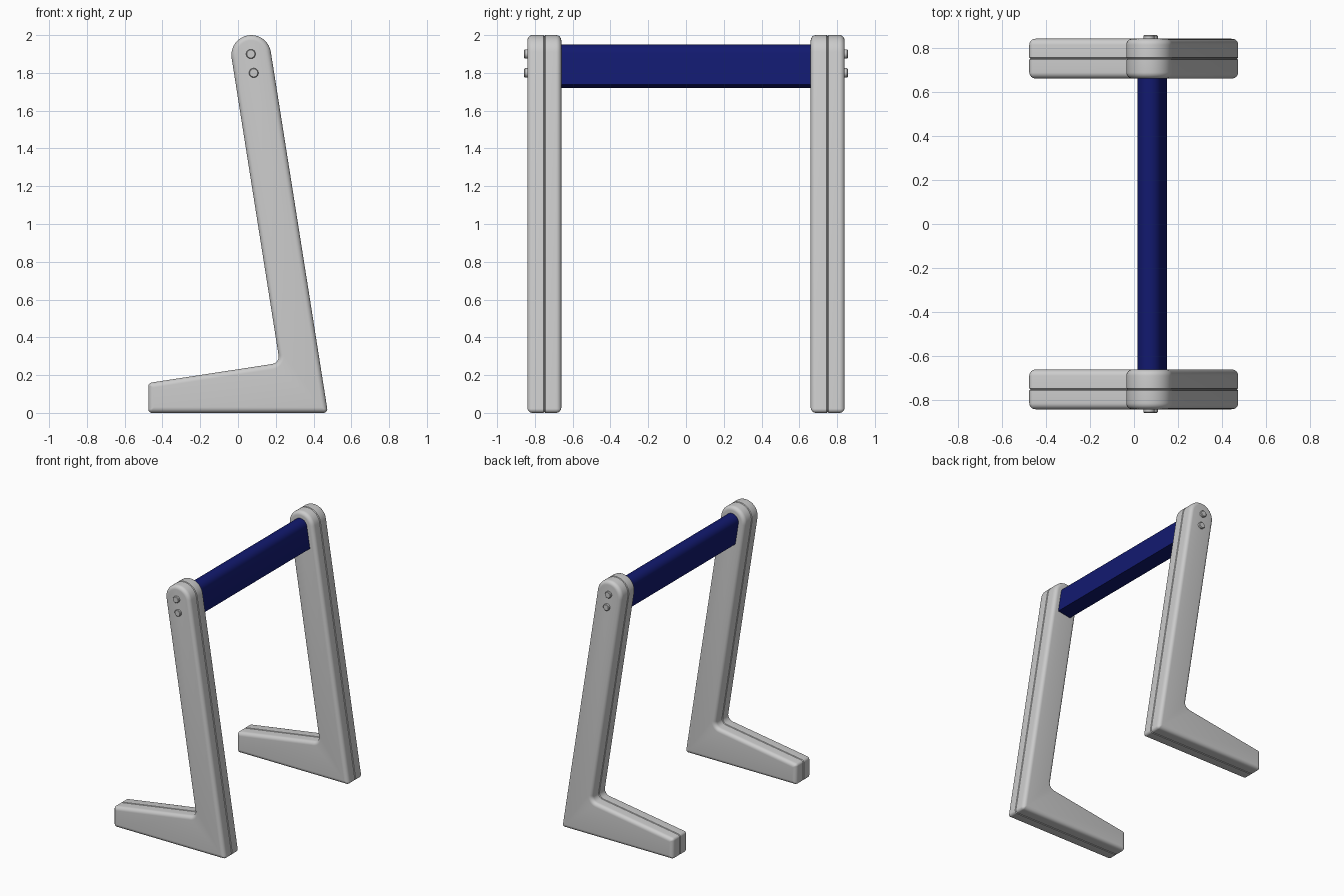
import bpy, bmesh, math
from mathutils import Vector

if "Cube" in bpy.data.objects:
    bpy.data.objects.remove(bpy.data.objects["Cube"])

TILT = math.atan(0.158)
UP = Vector((-math.sin(TILT), math.cos(TILT)))
RIGHT = Vector((math.cos(TILT), math.sin(TILT)))
TOP = Vector((0.07, 1.895))


def ring(corners, d=0.0, n=10):
    """Inset a counter-clockwise x/z outline by d and round its corners."""
    pts, m = [], len(corners)
    for i in range(m):
        prev, (p, r), nxt = corners[i - 1][0], corners[i], corners[(i + 1) % m][0]
        a, b = (p - prev).normalized(), (nxt - p).normalized()
        n1, n2 = Vector((-a.y, a.x)), Vector((-b.y, b.x))
        p = p + (n1 + n2) * d / (1 + n1.dot(n2))
        convex = a.x * b.y - a.y * b.x > 0
        if r == 0:
            pts.append(p)
            continue
        r = max(r - d, 0.004) if convex else r + d
        half = math.acos(max(-1, min(1, -a.dot(b)))) / 2
        c = p + (b - a).normalized() * r / math.sin(half)
        s = p - a * r / math.tan(half) - c
        e = p + b * r / math.tan(half) - c
        a0 = math.atan2(s.y, s.x)
        turn = math.atan2(s.x * e.y - s.y * e.x, s.dot(e))
        for k in range(n + 1):
            t = a0 + turn * k / n
            pts.append(c + Vector((math.cos(t), math.sin(t))) * r)
    return pts


def loft(name, corners, steps, mat=None):
    """Skin the outline through (inset, y) steps and cap both ends."""
    bm = bmesh.new()
    rows = [[bm.verts.new((p.x, y, p.y)) for p in ring(corners, d)] for d, y in steps]
    n = len(rows[0])
    for r0, r1 in zip(rows, rows[1:]):
        for i in range(n):
            j = (i + 1) % n
            bm.faces.new((r0[i], r0[j], r1[j], r1[i]))
    bm.faces.new(rows[0])
    bm.faces.new(rows[-1])
    bmesh.ops.remove_doubles(bm, verts=bm.verts, dist=1e-5)
    bmesh.ops.recalc_face_normals(bm, faces=bm.faces)
    me = bpy.data.meshes.new(name)
    bm.to_mesh(me)
    bm.free()
    ob = bpy.data.objects.new(name, me)
    bpy.context.collection.objects.link(ob)
    if mat:
        me.materials.append(mat)
    bpy.ops.object.select_all(action='DESELECT')
    ob.select_set(True)
    bpy.context.view_layer.objects.active = ob
    bpy.ops.object.shade_smooth_by_angle(angle=math.radians(30))
    return ob


# L-shaped leg outline: sharp corners with fillet radii
R = 0.105
leg = [(Vector((-0.475, 0.0)), 0.02),
       (Vector((0.476, 0.0)), 0.02),
       (TOP + UP * R + RIGHT * R, R),
       (TOP + UP * R - RIGHT * R, R),
       (Vector((0.221, 0.265)), 0.04),
       (Vector((-0.475, 0.158)), 0.02)]

# Half-shell cross-section: small seam chamfer, then rounded outer rim
B = 0.028
half_steps = [(0.006, 0.0), (0.0, 0.005)]
for k in range(7):
    t = math.pi / 2 * k / 6
    half_steps.append((B * (1 - math.cos(t)), 0.09 - B + B * math.sin(t)))

for side, s in (("front", -1), ("back", 1)):
    for part, o in (("outer", 1), ("inner", -1)):
        loft(f"{side}_leg_{part}_half", leg,
             [(d, s * (0.75 + o * y)) for d, y in half_steps])
    # Bolt heads
    for i, (x, z) in enumerate(((0.068, 1.90), (0.083, 1.80))):
        h = 0.025
        disc = [(Vector((x + h * u, z + h * v)), h)
                for u, v in ((-1, -1), (1, -1), (1, 1), (-1, 1))]
        loft(f"{side}_bolt_{i + 1}", disc,
             [(0, s * 0.80), (0, s * 0.853), (0.004, s * 0.857)])

# Crossbar: tilted slab with a rounded top
blue = bpy.data.materials.new("navy")
blue.diffuse_color = (0.006, 0.010, 0.16, 1)
blue.use_nodes = True
blue.node_tree.nodes["Principled BSDF"].inputs["Base Color"].default_value = blue.diffuse_color
W, L = 0.055, 0.168
bar = [(TOP - UP * L - RIGHT * W, 0), (TOP - UP * L + RIGHT * W, 0),
       (TOP + UP * W + RIGHT * W, W), (TOP + UP * W - RIGHT * W, W)]
loft("crossbar", bar, [(0, -0.70), (0, 0.70)], blue)
